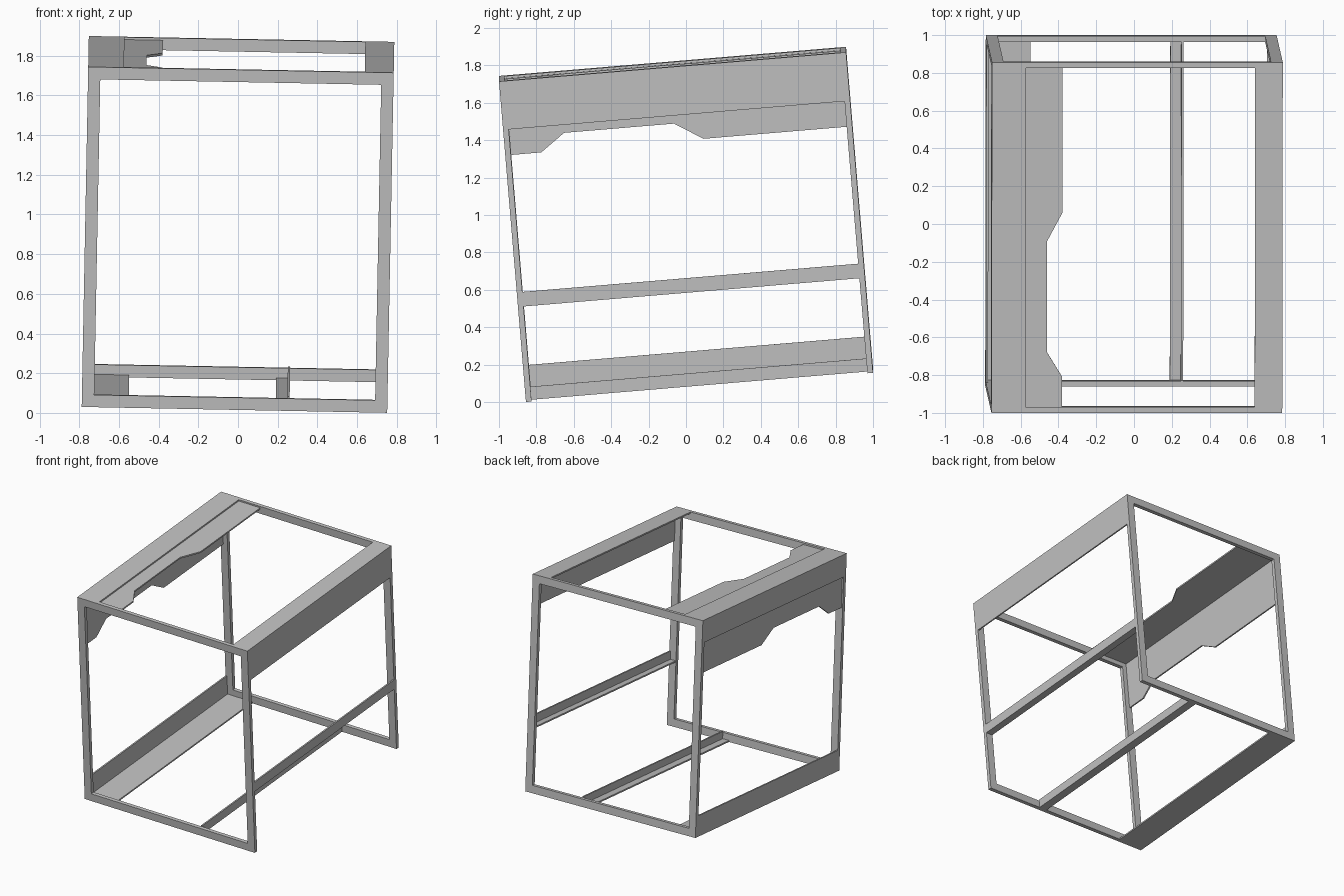
import bpy
import bmesh
from math import radians
from mathutils import Matrix, Vector

cube = bpy.data.objects.get("Cube")
if cube:
    bpy.data.objects.remove(cube, do_unlink=True)

steel = bpy.data.materials.new("grey_steel")
steel.use_nodes = True
GREY = (0.53, 0.53, 0.53, 1)
steel.diffuse_color = GREY
steel.node_tree.nodes["Principled BSDF"].inputs["Base Color"].default_value = GREY

# Half width, half depth and half height of the upright rack
W, D, H = 0.77, 0.931, 0.86
BAR, DEEP, T = 0.062, 0.03, 0.012
END = D - DEEP

# The whole rack leans slightly
LEAN = (Matrix.Translation((0, 0, 0.95))
        @ Matrix.Rotation(radians(1.1), 4, 'Y')
        @ Matrix.Rotation(radians(4.8), 4, 'X'))


def finish(name, bm):
    bmesh.ops.recalc_face_normals(bm, faces=bm.faces)
    mesh = bpy.data.meshes.new(name)
    bm.to_mesh(mesh)
    bm.free()
    mesh.materials.append(steel)
    obj = bpy.data.objects.new(name, mesh)
    bpy.context.collection.objects.link(obj)
    obj.matrix_world = LEAN


def prism(name, points, direction):
    """Extrude a flat outline along a direction."""
    bm = bmesh.new()
    face = bm.faces.new([bm.verts.new(p) for p in points])
    ext = bmesh.ops.extrude_face_region(bm, geom=[face])
    verts = [g for g in ext["geom"] if isinstance(g, bmesh.types.BMVert)]
    bmesh.ops.translate(bm, verts=verts, vec=Vector(direction))
    finish(name, bm)


def frame(name, y):
    """Rectangular ring of flat bar."""
    bm = bmesh.new()
    loops = []
    for inset, v in ((0, y), (0, y + DEEP), (BAR, y + DEEP), (BAR, y)):
        a, b = W - inset, H - inset
        loops.append([bm.verts.new((sx * a, v, sz * b))
                      for sx, sz in ((-1, -1), (1, -1), (1, 1), (-1, 1))])
    for i in range(4):
        p, q = loops[i], loops[(i + 1) % 4]
        for j in range(4):
            k = (j + 1) % 4
            bm.faces.new((p[j], p[k], q[k], q[j]))
    finish(name, bm)


def angle(name, x, z, wide, tall):
    """L section rail; signed wide and tall run from the outer corner."""
    tx = T if wide > 0 else -T
    tz = T if tall > 0 else -T
    outline = [(0, 0), (wide, 0), (wide, tz), (tx, tz), (tx, tall), (0, tall)]
    prism(name, [(x + a, -END, z + b) for a, b in outline], (0, 2 * END, 0))


def notched(start, full, notch):
    """Outline of a plate with a long tapered notch: (along, across)."""
    return [(-END, start), (-END, full), (-0.74, full), (-0.61, notch),
            (-0.02, notch), (0.13, full), (END, full), (END, start)]


# End frames
frame("front_frame", -D)
frame("rear_frame", END)

# Angle rails between the frames
angle("upper_right_rail", -W, H, 0.18, -0.18)
angle("upper_left_rail", W, H, -0.146, -0.26)
angle("lower_right_rail", -W, -H, 0.236, 0.167)
angle("lower_middle_rail", 0.277, -H, -0.07, 0.07)
angle("middle_left_rail", W, -0.35, -0.06, 0.078)

# Notched plates lapped inside the upper right rail
prism("notched_top_plate",
      [(-W + a, y, H - T) for y, a in notched(0.02, 0.374, 0.294)], (0, 0, -T))
prism("notched_side_plate",
      [(-W + T, y, H - a) for y, a in notched(0.02, 0.426, 0.332)], (T, 0, 0))
